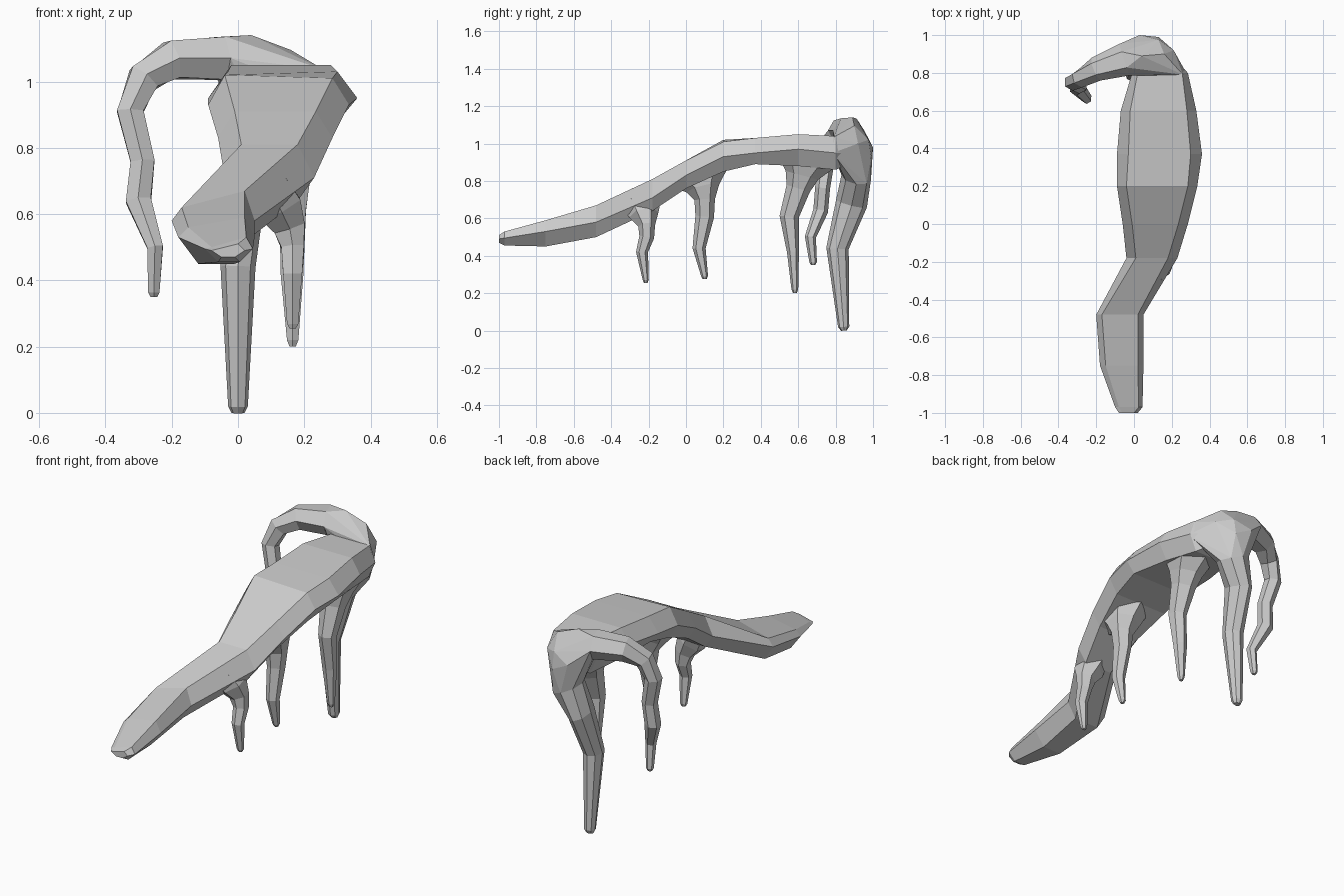
import bpy, bmesh, math
from mathutils import Vector


def finish(name, bm):
    bmesh.ops.recalc_face_normals(bm, faces=bm.faces)
    me = bpy.data.meshes.new(name)
    bm.to_mesh(me)
    bm.free()
    ob = bpy.data.objects.new(name, me)
    bpy.context.collection.objects.link(ob)
    return ob


def loft(name, rings):
    # Skin a closed tube through rings of equal point count
    bm = bmesh.new()
    rows = [[bm.verts.new(p) for p in ring] for ring in rings]
    n = len(rows[0])
    for a, b in zip(rows, rows[1:]):
        for i in range(n):
            j = (i + 1) % n
            bm.faces.new((a[i], a[j], b[j], b[i]))
    bm.faces.new(rows[0])
    bm.faces.new(rows[-1])
    return finish(name, bm)


def limb(name, path, sides=6):
    # path rows: x, y, z, radius along y, radius across; returns the first ring
    pts = [Vector(p[:3]) for p in path]
    rings = []
    for i, p in enumerate(path):
        t = (pts[min(i + 1, len(pts) - 1)] - pts[max(i - 1, 0)]).normalized()
        n1 = Vector((0, 1, 0))
        n1 = (n1 - t * n1.dot(t)).normalized()
        n2 = t.cross(n1)
        rings.append([pts[i] + n1 * p[3] * math.cos(a) + n2 * p[4] * 1.1 * math.sin(a)
                      for a in (k * math.tau / sides for k in range(sides))])
    loft(name, rings)
    return rings[0]


# Long flattened body: y, left x, right x, top inset, bottom inset,
# top-left z, top-right z, middle z, bottom z
sections = [
    (-1.0, -.08, .02, .02, .03, .495, .51, .49, .47),
    (-.97, -.10, .045, .02, .04, .50, .53, .495, .455),
    (-.75, -.18, .05, .03, .06, .56, .59, .53, .45),
    (-.48, -.20, .05, .03, .05, .62, .67, .58, .50),
    (-.18, -.04, .23, .05, .05, .81, .81, .71, .64),
    (0, -.06, .285, .05, .05, .91, .91, .83, .76),
    (.20, -.09, .335, .05, .05, 1.02, 1.01, .93, .85),
    (.37, -.09, .36, .06, .05, 1.03, 1.03, .95, .89),
    (.60, -.07, .33, .05, .05, 1.05, 1.05, .97, .88),
    (.80, -.01, .285, .03, .04, 1.04, 1.04, .95, .86),
    (.87, .04, .22, .03, .03, 1.03, 1.03, .95, .89),
]
loft("body", [[(l + d, y, tl), (r - d, y, tr), (r, y, m),
               (r - e, y, b), (l + e, y, b), (l, y, m)]
              for y, l, r, d, e, tl, tr, m, b in sections])

# Arm curling over the back and hanging down on the left
arm_root = limb("curled_arm", [
    (-.05, .87, 1.07, .088, .068),
    (-.20, .82, 1.065, .065, .06), (-.285, .77, 1.01, .05, .05),
    (-.325, .75, .91, .045, .042), (-.288, .73, .76, .04, .038),
    (-.30, .72, .64, .04, .04), (-.25, .665, .50, .03, .025),
    (-.254, .68, .365, .02, .018), (-.254, .68, .35, .011, .011)])

# Big rear leg reaching the ground
leg_root = limb("rear_leg", [
    (.085, .91, .82, .08, .085), (.025, .885, .68, .085, .055),
    (0, .81, .44, .06, .048), (0, .843, .02, .03, .027),
    (0, .845, 0, .015, .018)], 8)

# Faceted shoulder blending body, curled arm and rear leg
bm = bmesh.new()
for p in arm_root + leg_root + [
        (.26, .79, 1.035), (.285, .785, .95), (.16, .90, 1.095), (.21, .92, 1.0),
        (.13, .975, 1.02), (.13, .99, .93), (.03, 1.0, .98), (.04, .89, 1.14)]:
    bm.verts.new(p)
res = bmesh.ops.convex_hull(bm, input=bm.verts)
bmesh.ops.delete(bm, geom=[v for v in bm.verts if not v.link_faces], context='VERTS')
finish("shoulder", bm)

# Three small legs hanging from the belly, flared where they join it
limb("hind_belly_leg", [
    (.165, .64, .91, .16, .11), (.165, .62, .83, .09, .08),
    (.165, .60, .76, .065, .06), (.165, .552, .61, .052, .042),
    (.163, .572, .42, .032, .036), (.165, .582, .22, .018, .018),
    (.165, .582, .2, .01, .01)])
limb("middle_belly_leg", [
    (.14, .07, .82, .16, .10), (.155, .09, .76, .09, .08),
    (.165, .10, .70, .055, .055), (.165, .10, .61, .05, .042),
    (.165, .07, .44, .035, .032), (.165, .10, .29, .018, .018),
    (.165, .10, .275, .01, .01)])
limb("front_belly_leg", [
    (.09, -.24, .69, .11, .06), (.125, -.225, .62, .08, .07),
    (.155, -.21, .56, .045, .05), (.165, -.21, .50, .04, .036),
    (.165, -.235, .42, .032, .03), (.165, -.215, .27, .016, .018),
    (.165, -.215, .255, .01, .01)])
